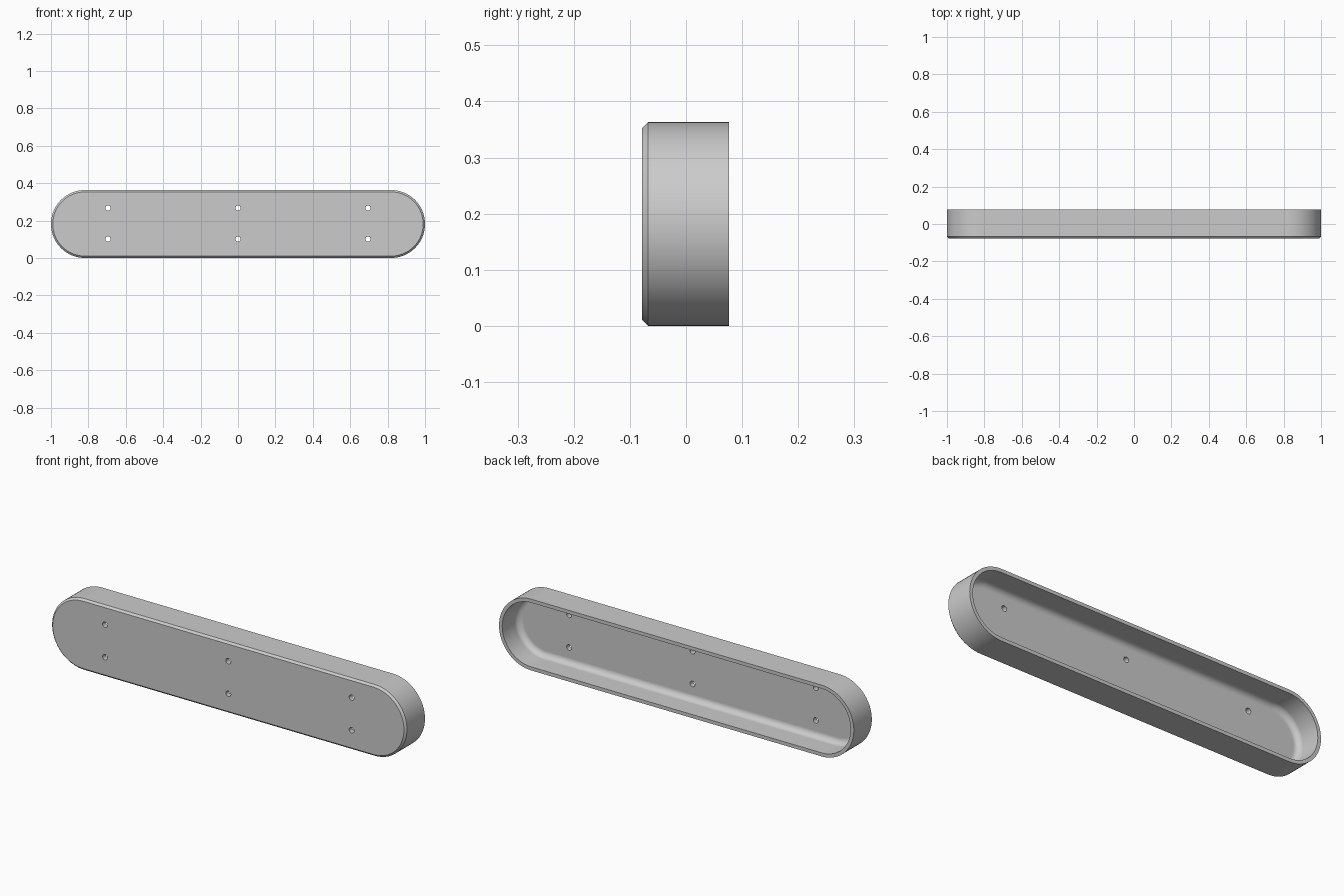
import bpy, bmesh, math

if "Cube" in bpy.data.objects:
    bpy.data.objects.remove(bpy.data.objects["Cube"])

RADIUS, HALF = 0.1815, 0.8185      # end radius, half length of the straight run
BACK, FRONT, FLOOR = 0.077, -0.078, -0.052
WALL, CHAMFER, FILLET = 0.018, 0.01, 0.03
SEGMENTS = 32

grey = bpy.data.materials.new("plain grey")
grey.use_nodes = True
colour = (0.6, 0.6, 0.6, 1)
grey.diffuse_color = colour
grey.node_tree.nodes["Principled BSDF"].inputs["Base Color"].default_value = colour


def stadium_ring(bm, inset, y):
    """Rounded-end outline, shrunk by inset, at depth y."""
    r = RADIUS - inset
    verts = []
    for side in (1, -1):
        for i in range(SEGMENTS + 1):
            a = math.pi * i / SEGMENTS - math.pi / 2
            verts.append(bm.verts.new((side * (HALF + r * math.cos(a)), y,
                                       RADIUS + side * r * math.sin(a))))
    return verts


# Section of the shell: front chamfer, outer wall, rim, inner wall, floor fillet
section = [(CHAMFER, FRONT), (0, FRONT + CHAMFER), (0, BACK), (WALL, BACK)]
for i in range(9):
    a = math.pi / 2 * i / 8
    section.append((WALL + FILLET * (1 - math.cos(a)),
                    FLOOR + FILLET * (1 - math.sin(a))))

bm = bmesh.new()
rings = [stadium_ring(bm, inset, y) for inset, y in section]
for a, b in zip(rings, rings[1:]):
    for i in range(len(a)):
        j = (i + 1) % len(a)
        bm.faces.new((a[i], a[j], b[j], b[i]))
bm.faces.new(rings[0])
bm.faces.new(rings[-1])
bmesh.ops.recalc_face_normals(bm, faces=bm.faces)
mesh = bpy.data.meshes.new("tray_shell")
bm.to_mesh(mesh)
bm.free()
mesh.materials.append(grey)
shell = bpy.data.objects.new("tray_shell", mesh)
bpy.context.collection.objects.link(shell)

# Six screw holes through the floor
for x in (-0.695, 0, 0.695):
    for dz in (-0.083, 0.083):
        bpy.ops.mesh.primitive_cylinder_add(
            vertices=24, radius=0.014, depth=0.1,
            location=(x, FLOOR, RADIUS + 0.002 + dz), rotation=(math.pi / 2, 0, 0))
        cutter = bpy.context.object
        cutter.name = "screw_hole_cutter"
        cutter.data.materials.append(grey)
        cut = shell.modifiers.new("screw_hole", 'BOOLEAN')
        cut.object, cut.operation, cut.solver = cutter, 'DIFFERENCE', 'EXACT'
        bpy.context.view_layer.objects.active = shell
        bpy.ops.object.modifier_apply(modifier=cut.name)
        bpy.data.objects.remove(cutter)

# Smooth curved walls with crisp chamfer and rim
bpy.ops.object.select_all(action='DESELECT')
shell.select_set(True)
bpy.context.view_layer.objects.active = shell
bpy.ops.object.shade_smooth_by_angle(angle=math.radians(30))
normals = shell.modifiers.new("flat_floor", 'WEIGHTED_NORMAL')
normals.keep_sharp = True
